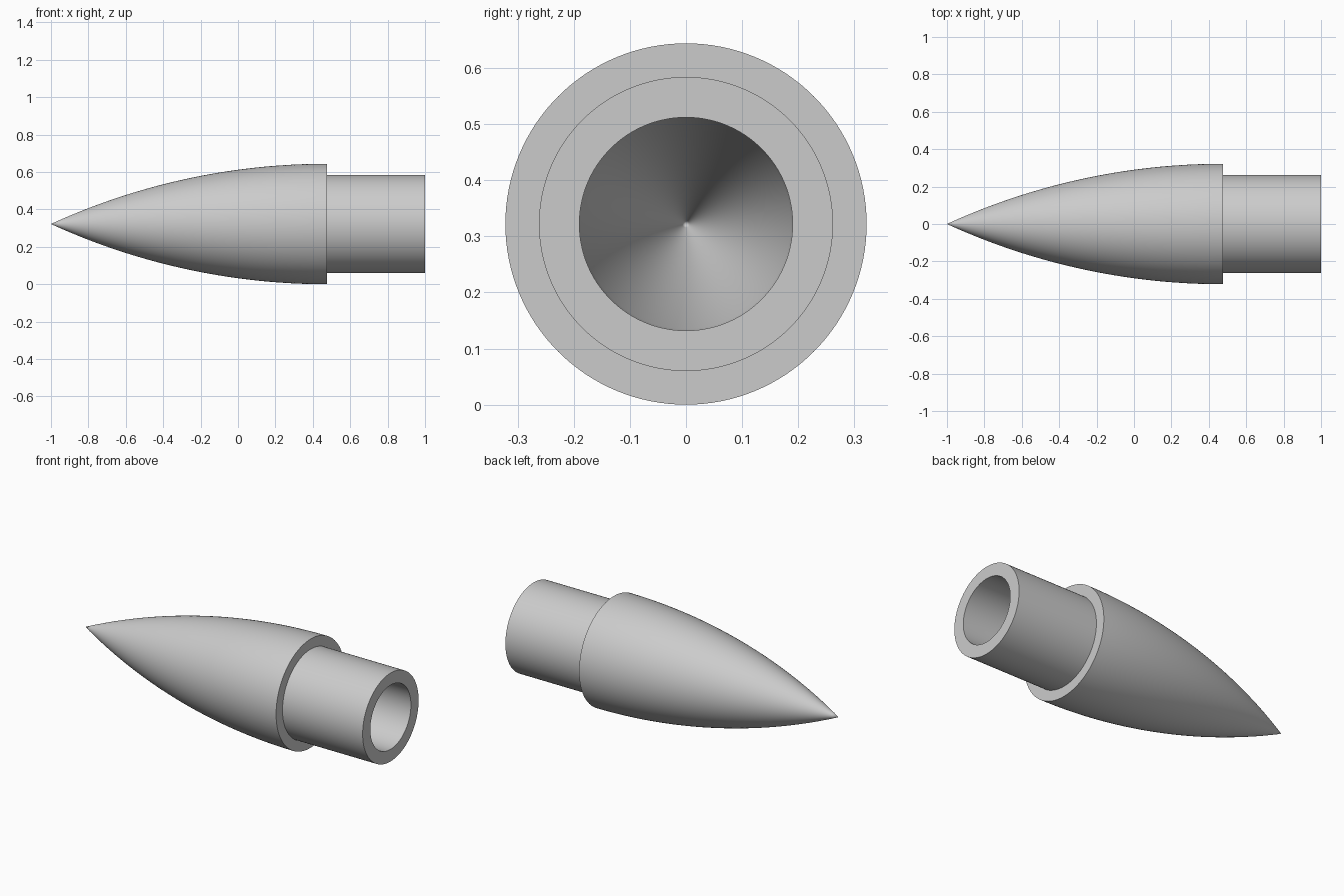
import bpy, bmesh, math
from mathutils import Matrix, Vector

cube = bpy.data.objects.get("Cube")
if cube:
    bpy.data.objects.remove(cube, do_unlink=True)

TIP, BASE, END = -1.0, 0.475, 1.0        # stations along x
R_BASE, R_TUBE, R_BORE = 0.322, 0.262, 0.19
SEGMENTS, STEPS = 128, 40
LENGTH = BASE - TIP
RHO = (R_BASE ** 2 + LENGTH ** 2) / (2 * R_BASE)


def ogive_radius(x):
    """Tangent ogive radius at station x."""
    return math.sqrt(RHO ** 2 - (BASE - x) ** 2) + R_BASE - RHO


def ogive_station(r):
    """Station x at which the ogive has radius r."""
    return BASE - math.sqrt(RHO ** 2 - (r + RHO - R_BASE) ** 2)


def lathe(name, profile, material):
    """Revolve an (x, radius) profile around the x axis."""
    bm = bmesh.new()
    verts = [bm.verts.new((x, 0, r)) for x, r in profile]
    edges = [bm.edges.new(pair) for pair in zip(verts, verts[1:])]
    bmesh.ops.spin(bm, geom=verts + edges, cent=(0, 0, 0), axis=(1, 0, 0),
                   angle=math.tau, steps=SEGMENTS, use_merge=True)
    bmesh.ops.remove_doubles(bm, verts=bm.verts, dist=1e-5)
    bmesh.ops.recalc_face_normals(bm, faces=bm.faces)
    bm.transform(Matrix.Translation(Vector((0, 0, R_BASE))))
    mesh = bpy.data.meshes.new(name)
    bm.to_mesh(mesh)
    bm.free()
    mesh.materials.append(material)
    obj = bpy.data.objects.new(name, mesh)
    bpy.context.collection.objects.link(obj)
    bpy.ops.object.select_all(action='DESELECT')
    obj.select_set(True)
    bpy.context.view_layer.objects.active = obj
    bpy.ops.object.shade_smooth_by_angle(angle=math.radians(30))
    return obj


grey = bpy.data.materials.new("light grey")
grey.use_nodes = True
grey.diffuse_color = (0.6, 0.6, 0.6, 1)
grey.node_tree.nodes["Principled BSDF"].inputs["Base Color"].default_value = (0.6, 0.6, 0.6, 1)

# Outer ogive, stepped shoulder tube, then the bore back to a pointed cavity
wall = R_TUBE - R_BORE
outer = [(TIP, 0)]
for i in range(1, STEPS + 1):
    x = TIP + LENGTH * i / STEPS
    outer.append((x, ogive_radius(x)))
shoulder = [(BASE, R_TUBE), (END, R_TUBE), (END, R_BORE)]
bore_end, cavity_tip = ogive_station(R_TUBE), ogive_station(wall)
cavity = []
for i in range(STEPS):
    x = bore_end + (cavity_tip - bore_end) * i / STEPS
    cavity.append((x, ogive_radius(x) - wall))
cavity.append((cavity_tip, 0))

lathe("nose_cone", outer + shoulder + cavity, grey)
